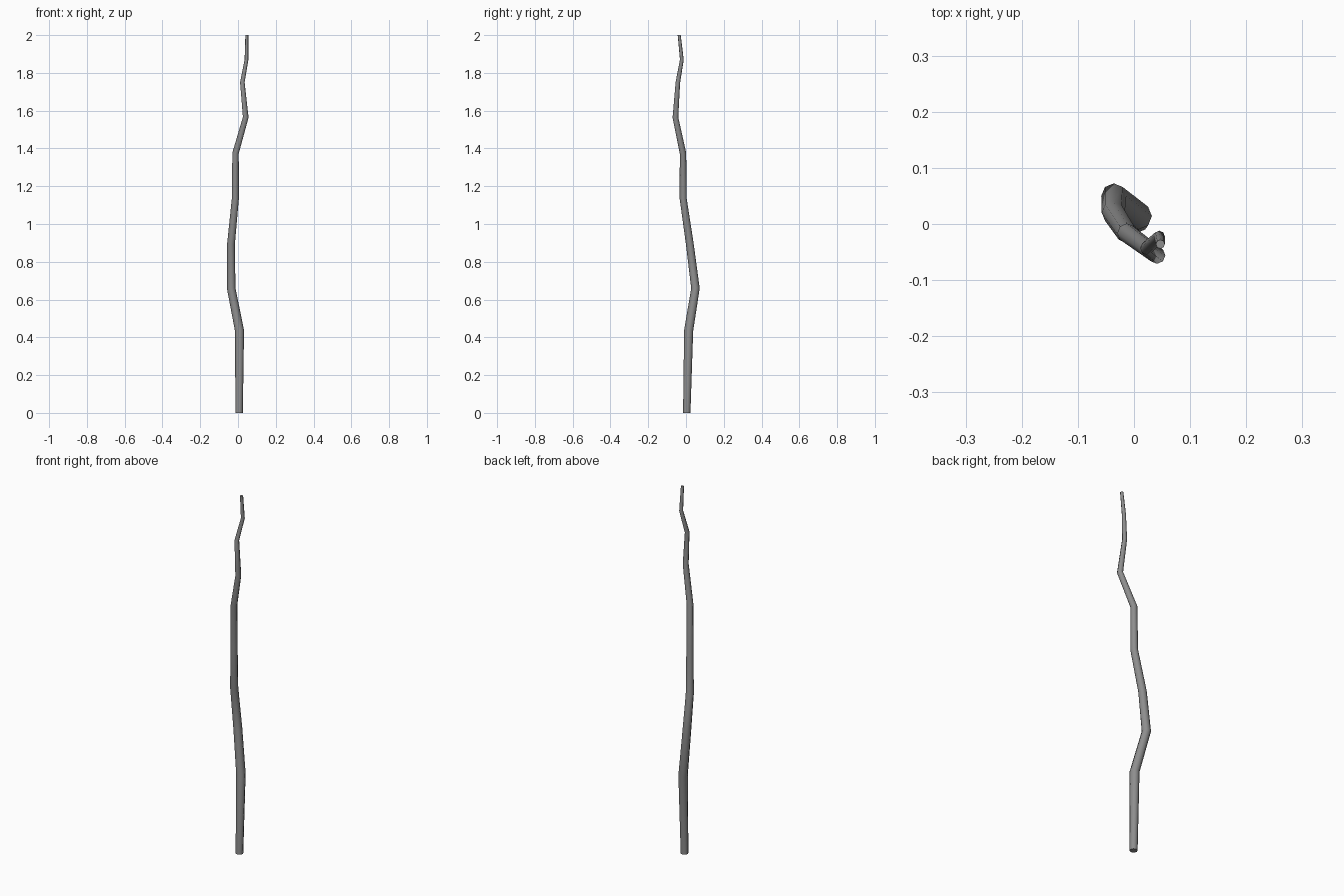
import bpy, bmesh, math
from mathutils import Vector

if "Cube" in bpy.data.objects:
    bpy.data.objects.remove(bpy.data.objects["Cube"])

SIDES = 8
# centre line of the crooked stick: x, y, z, radius
PATH = [
    (0.006, 0.004, 0.000, 0.0195),
    (0.008, 0.014, 0.435, 0.024),
    (-0.036, 0.050, 0.660, 0.0225),
    (-0.037, 0.020, 0.895, 0.0205),
    (-0.014, -0.015, 1.135, 0.0185),
    (-0.013, -0.016, 1.375, 0.017),
    (0.041, -0.056, 1.565, 0.015),
    (0.023, -0.043, 1.750, 0.012),
    (0.045, -0.022, 1.870, 0.010),
    (0.047, -0.036, 2.000, 0.008),
]

# tapered bent shaft: one ring per bend, skinned together and capped
bm = bmesh.new()
pts = [Vector(p[:3]) for p in PATH]
rings = []
for i, p in enumerate(pts):
    axis = (pts[min(i + 1, len(pts) - 1)] - pts[max(i - 1, 0)]).normalized()
    if i in (0, len(pts) - 1):
        axis = Vector((0, 0, 1))
    turn = Vector((0, 0, 1)).rotation_difference(axis)
    r = PATH[i][3]
    ring = []
    for k in range(SIDES):
        a = 2 * math.pi * k / SIDES
        ring.append(bm.verts.new(p + turn @ Vector((r * math.cos(a), r * math.sin(a), 0))))
    rings.append(ring)
for lo, hi in zip(rings, rings[1:]):
    for k in range(SIDES):
        n = (k + 1) % SIDES
        bm.faces.new((lo[k], lo[n], hi[n], hi[k]))
bm.faces.new(rings[0][::-1])
bm.faces.new(rings[-1])

mesh = bpy.data.meshes.new("walking_stick")
bm.to_mesh(mesh)
bm.free()
stick = bpy.data.objects.new("walking_stick", mesh)
bpy.context.collection.objects.link(stick)

# dark grey wood
mat = bpy.data.materials.new("dark_grey")
mat.diffuse_color = (0.27, 0.27, 0.27, 1)
mat.use_nodes = True
mat.node_tree.nodes["Principled BSDF"].inputs["Base Color"].default_value = mat.diffuse_color
mesh.materials.append(mat)

# smooth sides, sharp end caps
bpy.context.view_layer.objects.active = stick
stick.select_set(True)
bpy.ops.object.shade_smooth_by_angle(angle=math.radians(50))
